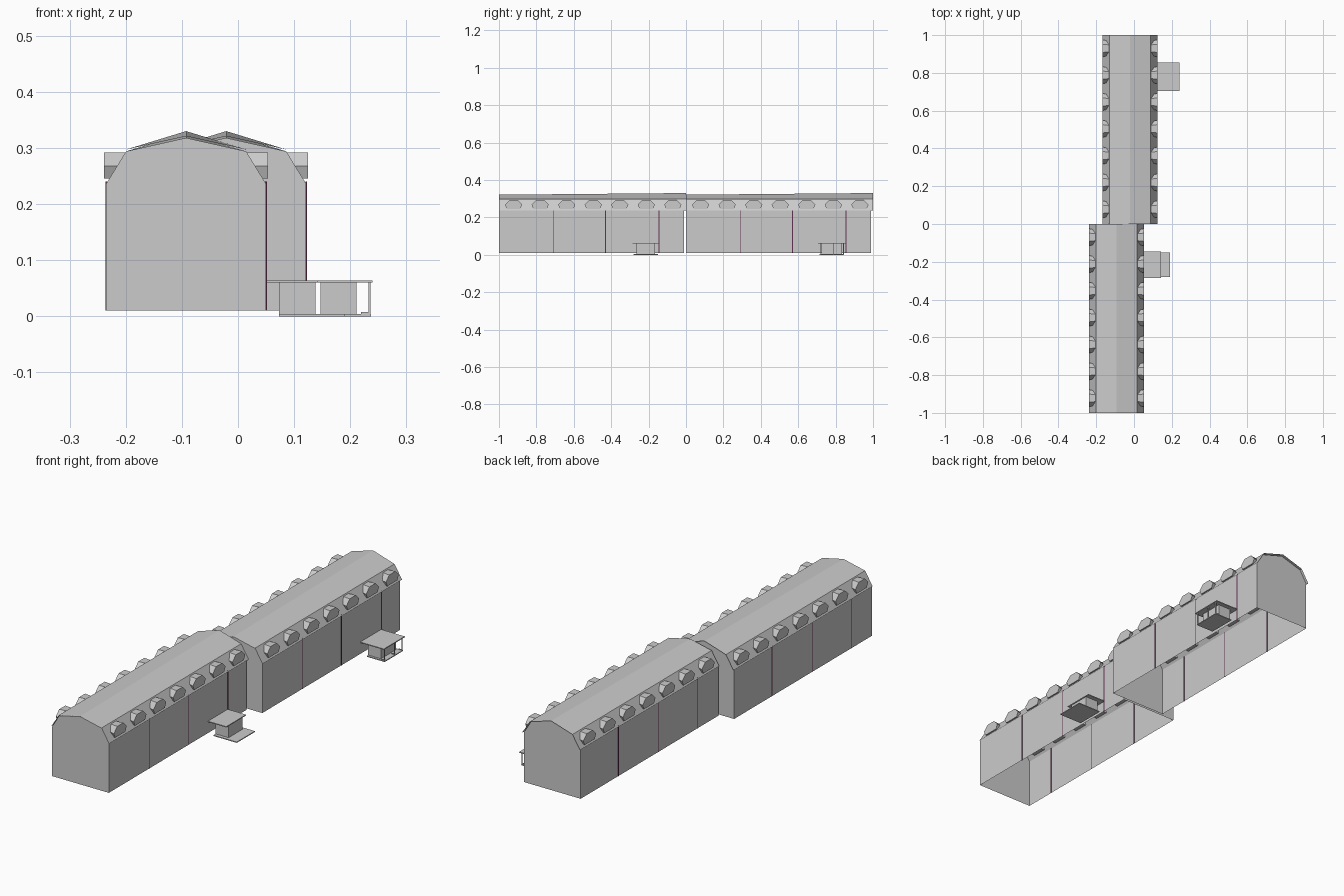
import bpy

if "Cube" in bpy.data.objects:
    bpy.data.objects.remove(bpy.data.objects["Cube"])


def mesh(name, verts, faces, mat=None):
    me = bpy.data.meshes.new(name)
    me.from_pydata(verts, [], faces)
    ob = bpy.data.objects.new(name, me)
    bpy.context.collection.objects.link(ob)
    if mat:
        me.materials.append(mat)
    return ob


def box(name, x0, x1, y0, y1, z0, z1, mat=None):
    v = [(x, y, z) for x in (x0, x1) for y in (y0, y1) for z in (z0, z1)]
    f = [(0, 1, 3, 2), (4, 6, 7, 5), (0, 4, 5, 1), (2, 3, 7, 6), (0, 2, 6, 4), (1, 5, 7, 3)]
    return mesh(name, v, f, mat)


def loft(name, prof_a, ya, prof_b, yb, caps=False):
    # strip between two open profiles, optionally with end walls
    n = len(prof_a)
    v = [(x, ya, z) for x, z in prof_a] + [(x, yb, z) for x, z in prof_b]
    f = [(i, i + n, i + n + 1, i + 1) for i in range(n - 1)]
    if caps:
        f += [tuple(range(n)), tuple(reversed(range(n, 2 * n)))]
    return mesh(name, v, f)


pipe_mat = bpy.data.materials.new("dark_plum")
pipe_mat.diffuse_color = (0.12, 0.03, 0.08, 1)
pipe_mat.use_nodes = True
pipe_mat.node_tree.nodes["Principled BSDF"].inputs["Base Color"].default_value = pipe_mat.diffuse_color


def block(label, cx, y0):
    y1 = y0 + 1

    # open-bottomed walls with gable ends
    def wall_profile(ridge):
        return [(cx - .1425, .01), (cx - .1425, .236), (cx - .107, .294), (cx, ridge),
                (cx + .107, .294), (cx + .1425, .236), (cx + .1425, .01)]
    ends = wall_profile(.318)
    loft(label + "_walls", ends, y0 + .001, wall_profile(.326), y1 - .01, True)

    # mansard roof, ridge climbing slightly to the rear
    def roof_profile(ridge):
        return [(cx - .146, .236), (cx - .108, .297), (cx, ridge), (cx + .108, .297), (cx + .146, .236)]
    loft(label + "_roof", roof_profile(.321), y0, roof_profile(.330), y1)

    # dormers along both eaves
    shape = [(-.036, .246), (-.046, .268), (-.022, .292), (.022, .292), (.046, .268), (.036, .246)]
    for side in (-1, 1):
        for i in range(7):
            yc = y0 + .078 + i * .142
            v = [(cx + side * .146, yc + y, z) for y, z in shape]
            v += [(cx + side * .108, yc + y * .8, z) for y, z in shape]
            f = [(j, (j + 1) % 6, (j + 1) % 6 + 6, j + 6) for j in range(6)]
            f += [tuple(range(6)), tuple(range(11, 5, -1))]
            if side < 0:
                f = [tuple(reversed(q)) for q in f]
            mesh(f"{label}_dormer", v, f)

        # thin downpipes
        for d in (.29, .57, .855) if side > 0 else (.15, .43, .72):
            x = cx + side * .1425
            box(label + "_downpipe", x - .0015, x + .0015, y0 + d - .002, y0 + d + .002, .01, .24, pipe_mat)


block("front_block", -.0925, -1)
block("rear_block", -.021, 0)

# front block porch: roof, hut and projecting step
box("front_porch_roof", .05, .142, -.287, -.145, .06, .064)
box("front_porch_hut", .073, .138, -.265, -.165, .002, .06)
box("front_porch_step", .073, .19, -.28, -.15, 0, .004)

# rear block porch: longer roof, hut, open frame in front
box("rear_porch_roof", .1215, .24, .705, .855, .06, .064)
box("rear_porch_hut", .147, .211, .725, .835, .002, .06)
box("rear_porch_step", .147, .237, .715, .845, 0, .004)
for y in (.718, .79, .842):
    box("rear_porch_post", .219, .235, y - .001, y + .001, .004, .008)
    box("rear_porch_post", .233, .236, y - .002, y + .002, .004, .06)
